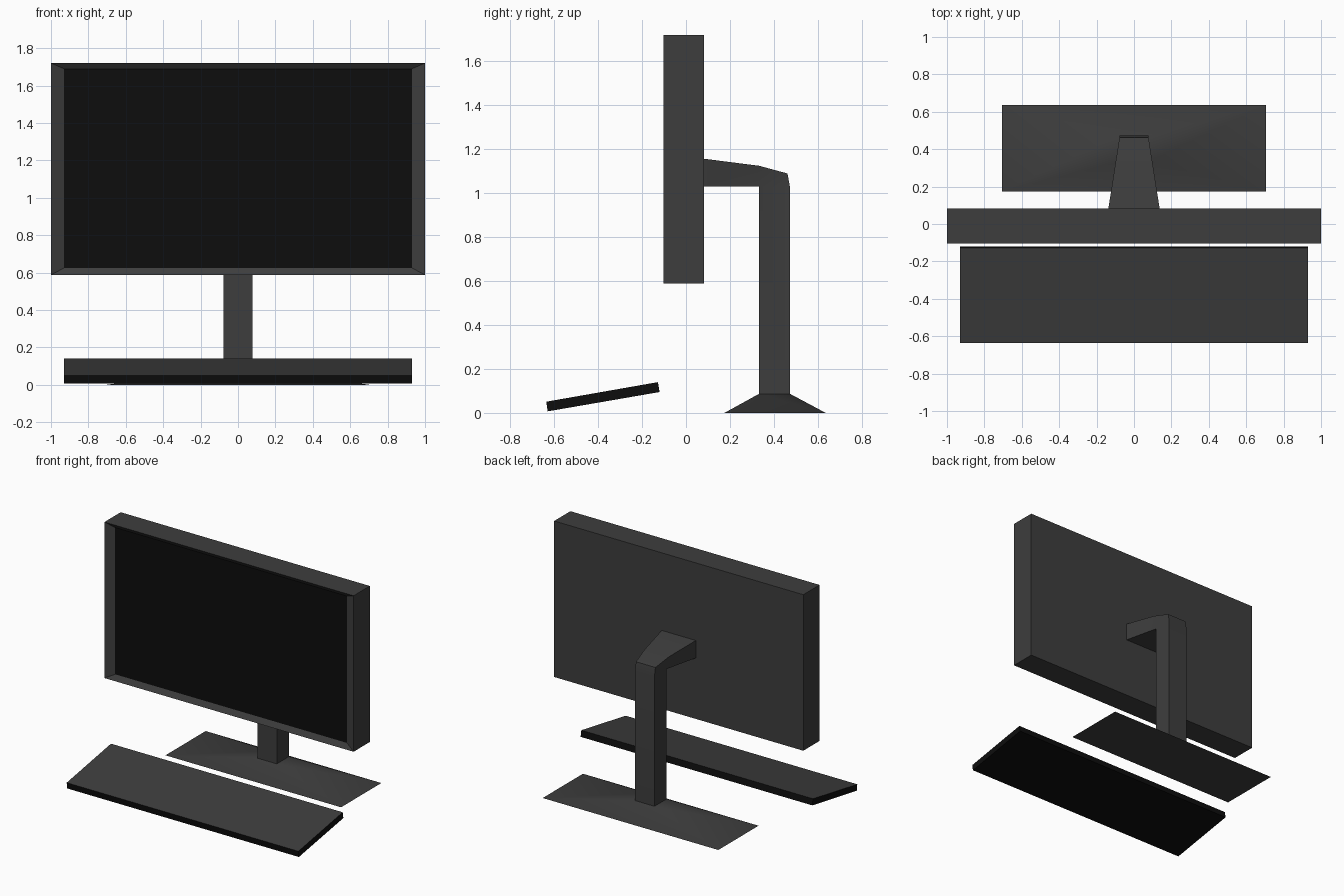
import bpy, bmesh, math
from mathutils import Vector

if "Cube" in bpy.data.objects:
    bpy.data.objects.remove(bpy.data.objects["Cube"])


def material(name, value):
    m = bpy.data.materials.new(name)
    m.diffuse_color = (value, value, value, 1)
    m.use_nodes = True
    m.node_tree.nodes["Principled BSDF"].inputs["Base Color"].default_value = m.diffuse_color
    return m


GREY = material("charcoal grey", 0.047)
BLACK = material("near black", 0.004)


def finish(name, bm, mats, smooth=None):
    bmesh.ops.remove_doubles(bm, verts=bm.verts[:], dist=0.0005)
    bmesh.ops.recalc_face_normals(bm, faces=bm.faces[:])
    mesh = bpy.data.meshes.new(name)
    bm.to_mesh(mesh)
    bm.free()
    for m in mats:
        mesh.materials.append(m)
    ob = bpy.data.objects.new(name, mesh)
    bpy.context.collection.objects.link(ob)
    if smooth:
        bpy.ops.object.select_all(action='DESELECT')
        bpy.context.view_layer.objects.active = ob
        ob.select_set(True)
        bpy.ops.object.shade_smooth_by_angle(angle=math.radians(smooth))
    return ob


def loft(sections):
    """Skin four-sided sections, each (low y, low z, low half width, high y, high z, high half width)."""
    bm = bmesh.new()
    rings = []
    for y0, z0, w0, y1, z1, w1 in sections:
        pts = [(-w0, y0, z0), (w0, y0, z0), (w1, y1, z1), (-w1, y1, z1)]
        rings.append([bm.verts.new(p) for p in pts])
    for a, b in zip(rings, rings[1:]):
        for i in range(4):
            j = (i + 1) % 4
            bm.faces.new((a[i], a[j], b[j], b[i]))
    bm.faces.new(rings[0])
    bm.faces.new(rings[-1])
    return bm


# Monitor: case with a bevelled, recessed dark screen
def rect(bm, w, z0, z1, y):
    return [bm.verts.new(p) for p in ((-w, y, z0), (w, y, z0), (w, y, z1), (-w, y, z1))]


bm = bmesh.new()
loops = [rect(bm, 1.0, 0.588, 1.72, 0.083),
         rect(bm, 1.0, 0.588, 1.72, -0.103),
         rect(bm, 0.93, 0.625, 1.69, -0.08)]
for a, b in zip(loops, loops[1:]):
    for i in range(4):
        j = (i + 1) % 4
        bm.faces.new((a[i], a[j], b[j], b[i]))
bm.faces.new(loops[0])
bm.faces.new(loops[-1]).material_index = 1
finish("monitor", bm, [GREY, BLACK])

# Stand: tapered arm bending down into the column
finish("stand_arm", loft([
    (0.083, 1.03, 0.137, 0.083, 1.157, 0.137),
    (0.333, 1.03, 0.078, 0.333, 1.125, 0.098),
    (0.333, 1.03, 0.078, 0.462, 1.09, 0.078),
    (0.333, 1.03, 0.078, 0.473, 1.03, 0.078),
    (0.333, 0.085, 0.078, 0.473, 0.085, 0.078),
]), [GREY], 30)

# Base: low plate sloping up to the column foot
finish("stand_base", loft([
    (0.333, 0.087, 0.078, 0.473, 0.087, 0.078),
    (0.175, 0, 0.705, 0.636, 0, 0.705),
]), [GREY], 40)

# Keyboard: tilted slab, grey on top and black elsewhere
bm = loft([
    (-0.630, 0.007, 0.93, -0.636, 0.051, 0.93),
    (-0.120, 0.095, 0.93, -0.128, 0.140, 0.93),
])
bmesh.ops.recalc_face_normals(bm, faces=bm.faces[:])
for f in bm.faces:
    f.material_index = 0 if f.normal.z > 0.9 else 1
finish("keyboard", bm, [GREY, BLACK])
